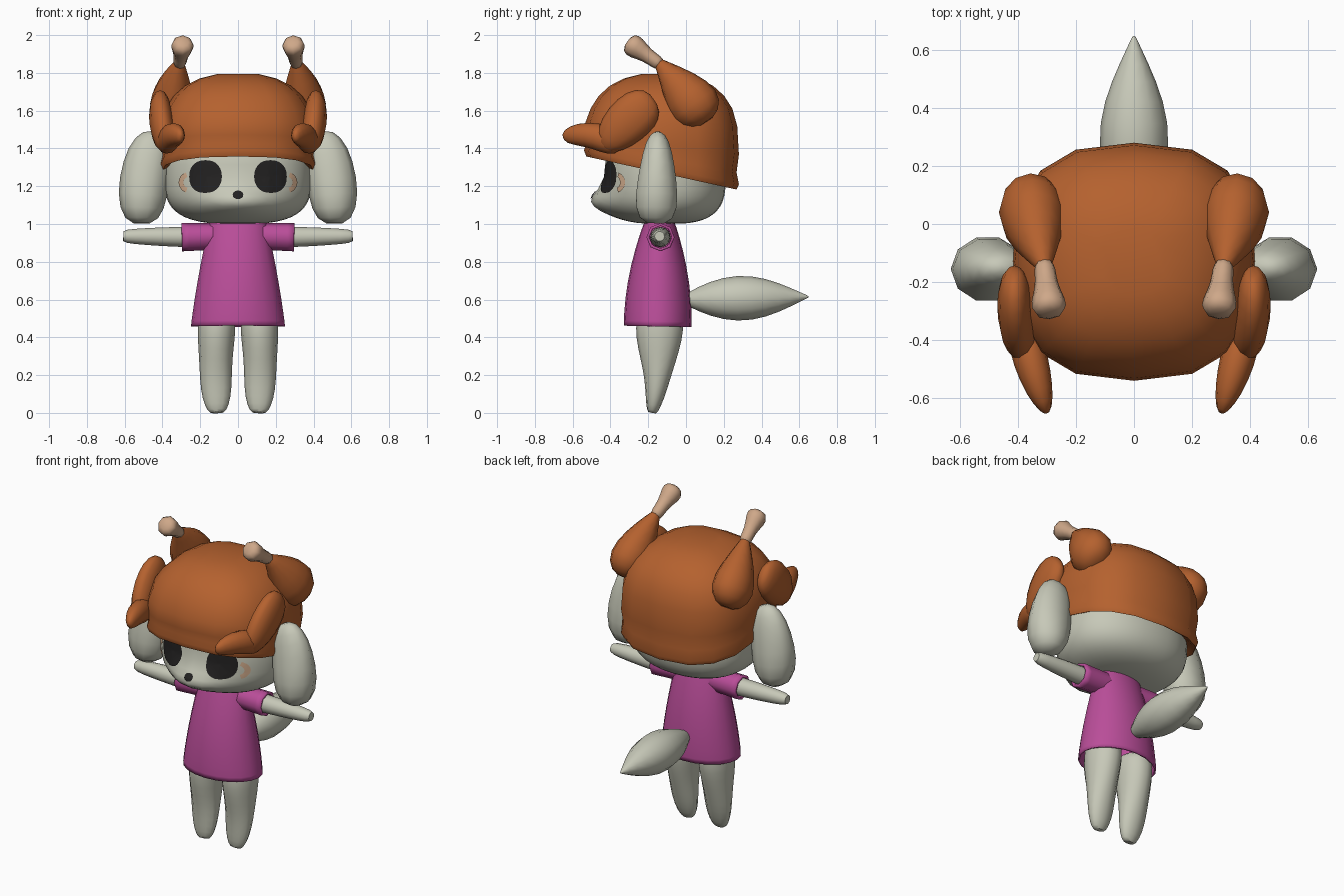
import bpy, bmesh, math
from mathutils import Vector
from mathutils.bvhtree import BVHTree

cube = bpy.data.objects.get("Cube")
if cube:
    bpy.data.objects.remove(cube, do_unlink=True)


def material(name, *rgb):
    mat = bpy.data.materials.new(name)
    mat.use_nodes = True
    mat.diffuse_color = (*rgb, 1)
    bsdf = next(node for node in mat.node_tree.nodes if node.type == 'BSDF_PRINCIPLED')
    bsdf.inputs["Base Color"].default_value = (*rgb, 1)
    return mat


FUR = material("pale grey fur", .57, .58, .48)
ROAST = material("roast brown", .46, .12, .028)
BONE = material("bone", .62, .39, .25)
PINK = material("pink cloth", .49, .075, .32)
BLACK = material("soft black", .016, .015, .015)
BLUSH = material("peach blush", .64, .41, .26)

X, Y, Z = Vector((1, 0, 0)), Vector((0, 1, 0)), Vector((0, 0, 1))


def power(value, e):
    """Superellipse version of a sine or cosine."""
    return math.copysign(abs(value) ** (2 / e), value)


def bezier(points, t):
    while len(points) > 1:
        points = [a * (1 - t) + b * t for a, b in zip(points, points[1:])]
    return points[0]


def ring(centre, side, front, sides, e=2):
    angles = [math.tau * k / sides for k in range(sides)]
    return [centre + side * power(math.cos(a), e) + front * power(math.sin(a), e)
            for a in angles]


def skin(loops, open_end=False):
    """Join closed loops of points into a capped surface."""
    bm = bmesh.new()
    rows = [[bm.verts.new(point) for point in loop] for loop in loops]
    for low, high in zip(rows, rows[1:]):
        for k in range(len(low)):
            bm.faces.new((low[k - 1], low[k], high[k], high[k - 1]))
    bm.faces.new(rows[0])
    if not open_end:
        bm.faces.new(rows[-1])
    bmesh.ops.recalc_face_normals(bm, faces=bm.faces)
    return bm


def finish(name, bm, mat, mirror=False, thickness=0):
    mesh = bpy.data.meshes.new(name)
    bm.to_mesh(mesh)
    mesh.materials.append(mat)
    ob = bpy.data.objects.new(name, mesh)
    bpy.context.collection.objects.link(ob)
    bpy.ops.object.select_all(action='DESELECT')
    ob.select_set(True)
    bpy.context.view_layer.objects.active = ob
    bpy.ops.object.shade_smooth_by_angle(angle=math.radians(55))
    if thickness:
        solid = ob.modifiers.new("Thickness", 'SOLIDIFY')
        solid.thickness = thickness
        solid.offset = -1
    if mirror:
        ob.modifiers.new("Mirror", 'MIRROR')


def limb(name, mat, path, wide, deep=None, blunt=4, sides=12, steps=10,
         mirror=True, thickness=0):
    """Round-ended tube whose path and radii are Bezier curves."""
    path = [Vector(p) for p in path]
    loops = []
    for i in range(steps):
        t = (1 - math.cos(math.pi * (i + .5) / steps)) / 2
        along = (bezier(path, t + .01) - bezier(path, t - .01)).normalized()
        ref = Y if abs(along.x) > .9 else X
        side = (ref - along * ref.dot(along)).normalized()
        rounding = (1 - abs(2 * t - 1) ** blunt) ** (1 / blunt)
        loops.append(ring(bezier(path, t), side * bezier(wide, t) * rounding,
                          along.cross(side) * bezier(deep or wide, t) * rounding, sides))
    finish(name, skin(loops, thickness > 0), mat, mirror, thickness)


# Head: a boxy egg with a soft muzzle bump
loops = []
for i in range(1, 24):
    a = math.pi * i / 24
    size = power(math.sin(a), 3)
    centre = Vector((0, -.11, 1.25 - .25 * power(math.cos(a), 3)))
    loops.append(ring(centre, X * .39 * size, Y * .32 * size, 32, 2.2))
head = skin(loops)
for v in head.verts:
    if v.co.y < -.11:
        bump = math.exp(-(v.co.x / .2) ** 2 - ((v.co.z - 1.11) / .08) ** 2)
        v.co.y -= .09 * bump * min(1, (-.11 - v.co.y) / .1)
bmesh.ops.triangulate(head, faces=head.faces[:])
face_surface = BVHTree.FromBMesh(head)
finish("head", head, FUR)


# Face details: thin patches laid on the head
def patch(name, mat, shape, mirror=True, columns=28, rows=6):
    bm = bmesh.new()
    grid = []
    for i in range(columns + 1):
        grid.append([])
        for j in range(rows + 1):
            x, z = shape(math.tau * i / columns, j / rows)
            hit, normal, _, _ = face_surface.ray_cast(Vector((x, -2, z)), Y)
            grid[-1].append(bm.verts.new(hit + normal * .006))
    for left, right in zip(grid, grid[1:]):
        for j in range(rows):
            bm.faces.new((left[j], right[j], right[j + 1], left[j + 1]))
    bmesh.ops.remove_doubles(bm, verts=bm.verts, dist=.0005)
    bmesh.ops.recalc_face_normals(bm, faces=bm.faces)
    if sum(face.normal.y for face in bm.faces) > 0:
        bmesh.ops.reverse_faces(bm, faces=bm.faces)
    finish(name, bm, mat, mirror)


def oval(x, z, width, height, e):
    return lambda a, r: (x + width * r * power(math.cos(a), e),
                         z + height * r * power(math.sin(a), e))


def crescent(a, r):
    turn, reach = (a - math.pi) * .4, .03 + .025 * r
    return .255 + reach * math.cos(turn), 1.22 + reach * math.sin(turn)


patch("eyes", BLACK, oval(.17, 1.25, .085, .087, 2.3))
patch("nose", BLACK, oval(0, 1.152, .027, .021, 2), mirror=False)
patch("blush", BLUSH, crescent, columns=12, rows=2)

# Roast hat: rolled lip, then a dome; the brim tilts down toward the back
profile = [(1.34, .75), (1.28, .92), (1.27, .97), (1.3, 1), (1.35, .97)]
for i in range(7):
    a = math.radians(13 * i)
    profile.append((1.42 + .38 * power(math.sin(a), 2.4), power(math.cos(a), 2.4)))
hat = skin([ring(Vector((0, -.13, z)), X * .42 * s, Y * .41 * s, 16, 2.6)
            for z, s in profile])
for v in hat.verts:
    tilt = max(0, min(1, (1.56 - v.co.z) / .24))
    v.co.z -= .22 * tilt * (v.co.y + .13)
finish("roast_hat", hat, ROAST)

# Drumsticks with knobbed bones
limb("drumsticks", ROAST, [(.36, .11, 1.54), (.35, 0, 1.7), (.305, -.16, 1.87)],
     wide=[.1, .155, .07, .035], deep=[.12, .19, .07, .035], blunt=3)
limb("drumstick_bones", BONE, [(.31, -.13, 1.84), (.29, -.31, 1.965)],
     wide=[.04, .04, .02, .08, .06], sides=8)

# Folded wings in two joints
limb("upper_wings", ROAST, [(.41, -.17, 1.66), (.42, -.3, 1.57), (.38, -.44, 1.4)],
     wide=[.05, .07, .06], deep=[.1, .15, .08], blunt=3)
limb("wing_tips", ROAST, [(.39, -.34, 1.41), (.35, -.5, 1.5), (.3, -.65, 1.46)],
     wide=[.06, .07, .03], deep=[.08, .07, .05], blunt=3)

# Floppy ears
limb("ears", FUR, [(.43, -.15, 1.48), (.51, -.15, 1.3), (.51, -.16, 1)],
     wide=[.1, .14, .13], deep=[.06, .1, .14], blunt=3, sides=10)

# Dress and sleeves, open at the hems
limb("dress", PINK, [(0, -.14, 1.01), (0, -.15, .455)], blunt=90, sides=20,
     wide=[.15, .215, .25], deep=[.08, .18, .18], mirror=False, thickness=.01)
limb("sleeves", PINK, [(.1, -.135, .935), (.302, -.135, .93)], blunt=90, sides=8,
     wide=[.07, .075], steps=5, thickness=.015)

# Arms, legs and tail
limb("arms", FUR, [(.15, -.135, .93), (.61, -.14, .935)], wide=[.055, .055, .035], blunt=8)
limb("legs", FUR, [(.11, -.135, .54), (.12, -.15, .3), (.12, -.14, .2), (.11, -.18, 0)],
     wide=[.1, .11, .06, .11, .05], deep=[.12, .15, .06, .07, .03], blunt=8, steps=14)
limb("tail", FUR, [(0, -.03, .6), (0, .65, .615)], wide=[.06, .19, .03], blunt=2,
     steps=14, mirror=False)
